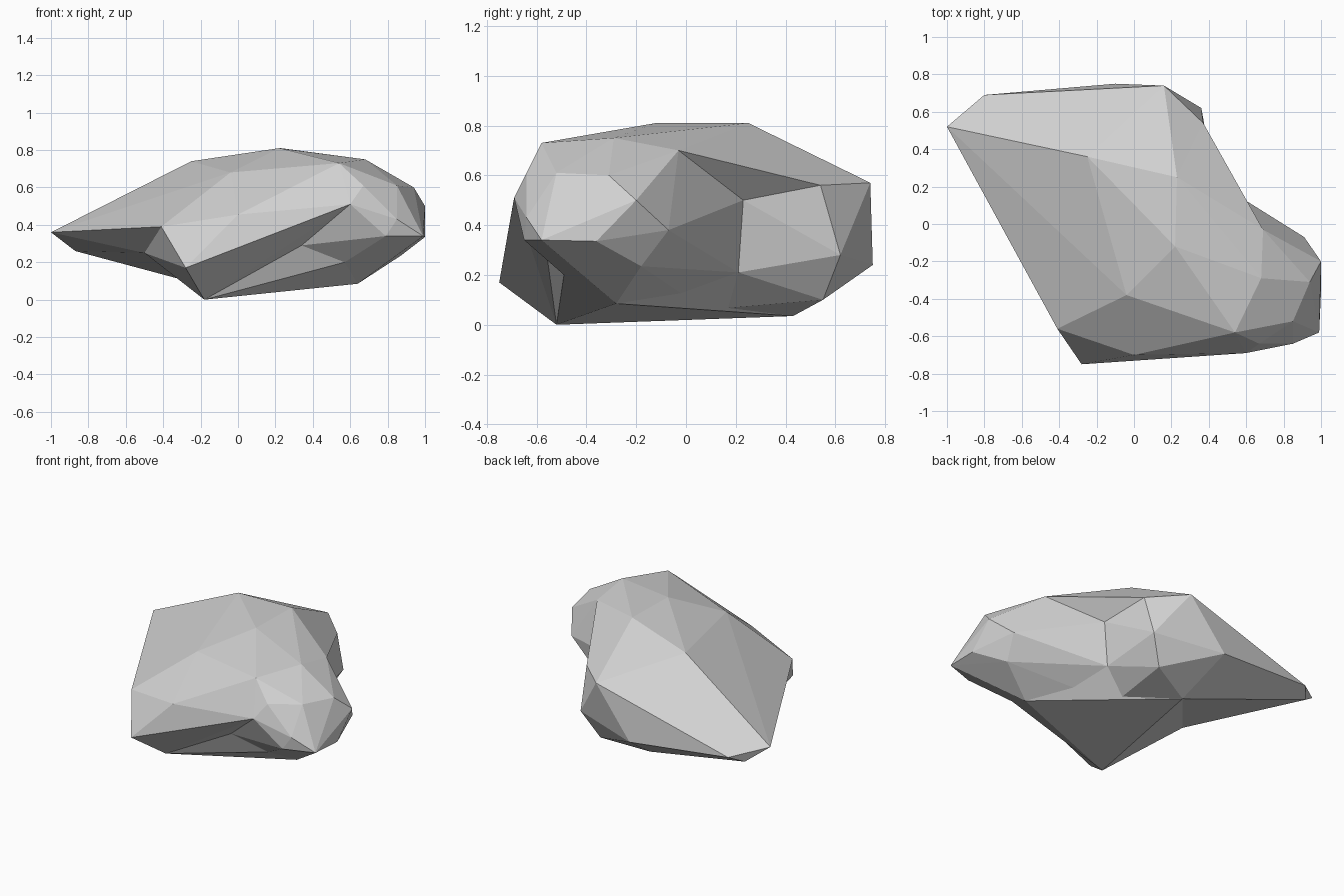
import bpy
import bmesh

default_cube = bpy.data.objects.get("Cube")
if default_cube:
    bpy.data.objects.remove(default_cube, do_unlink=True)

stone = bpy.data.materials.new("stone_grey")
stone.use_nodes = True
stone_colour = (0.64, 0.64, 0.64, 1)
stone.diffuse_color = stone_colour
stone.node_tree.nodes["Principled BSDF"].inputs["Base Color"].default_value = stone_colour

# Corners that several blocks share, named by where they lie
ridge = dict(
    ridge_left=(-.25, .36, .74), ridge_back=(.23, .25, .81), ridge_mid=(.22, -.12, .81),
    brow=(-.04, -.38, .68), crest_front=(.54, -.58, .73),
    crest_side=(.68, -.29, .75), crest_back=(.69, -.03, .7))
hollows = dict(
    left_hollow=(-.5, -.13, .25), front_hollow=(.34, -.56, .29),
    notch_top=(.43, .23, .5), notch_foot=(.39, .21, .21))
keel = dict(
    keel_front=(-.18, -.52, 0), keel_mid=(.23, .08, .06), keel_back=(-.03, .43, .035))
rim = dict(
    cheek=(-.41, -.56, .39), lip=(.6, -.69, .51), back_top=(.16, .74, .57),
    back_low=(-.1, .75, .24), back_corner=(.37, .54, .56),
    lobe_front_foot=(.57, -.49, .2), lobe_foot=(.64, -.28, .085))
corners = {**ridge, **hollows, **keel, **rim}


def chiselled_block(name, shared, own=()):
    """Wrap shared and own corner points in a faceted convex block."""
    bm = bmesh.new()
    for corner in [corners[key] for key in shared.split()] + list(own):
        bm.verts.new(corner)
    hull = bmesh.ops.convex_hull(bm, input=bm.verts[:])
    spare = {v for v in hull["geom_interior"] + hull["geom_unused"]
             if isinstance(v, bmesh.types.BMVert) and v.is_valid}
    bmesh.ops.delete(bm, geom=list(spare), context="VERTS")
    bmesh.ops.recalc_face_normals(bm, faces=bm.faces[:])
    mesh = bpy.data.meshes.new(name)
    bm.to_mesh(mesh)
    bm.free()
    mesh.materials.append(stone)
    block = bpy.data.objects.new(name, mesh)
    bpy.context.scene.collection.objects.link(block)
    return block


# Core with the front face
rock = chiselled_block(
    "rock",
    "ridge_left ridge_back ridge_mid brow crest_front crest_side crest_back cheek lip "
    "left_hollow front_hollow notch_top notch_foot keel_front keel_mid keel_back",
    [(0, -.7, .455), (-.28, -.75, .17), (-.27, -.41, .08)])

additions = [
    # Long pointed end
    chiselled_block(
        "pointed_end",
        "ridge_left ridge_back ridge_mid brow cheek left_hollow "
        "back_top back_low keel_back",
        [(-1, .52, .36), (-.8, .69, .3), (-.87, .61, .26)]),
    # Back end, stopping at the notch
    chiselled_block(
        "back_end",
        "ridge_left ridge_back ridge_mid back_top back_low back_corner "
        "notch_top notch_foot keel_mid keel_back",
        [(.36, .62, .28), (.26, .55, .1)]),
    # Overhang above the notch
    chiselled_block(
        "overhang", "ridge_mid ridge_back crest_back back_corner notch_top"),
    # Underside bridging core and lobe
    chiselled_block(
        "belly",
        "keel_front keel_mid keel_back front_hollow notch_foot "
        "lobe_front_foot lobe_foot"),
    # Rounded lobe
    chiselled_block(
        "side_lobe",
        "ridge_mid crest_front crest_side crest_back lip front_hollow "
        "notch_top notch_foot keel_mid lobe_front_foot lobe_foot",
        [(.67, -.64, .61), (.85, -.52, .61), (.94, -.31, .6), (1, -.2, .5),
         (.85, -.64, .43), (.91, -.07, .38), (.99, -.58, .34),
         (1, -.36, .335), (.79, -.65, .34), (.87, -.18, .235)]),
]

# Fuse every block into the core, keeping the hollows between them
for block in additions:
    fuse = rock.modifiers.new("fuse_" + block.name, "BOOLEAN")
    fuse.operation = "UNION"
    fuse.solver = "EXACT"
    fuse.object = block
bpy.context.view_layer.update()
fused = bpy.data.meshes.new_from_object(
    rock.evaluated_get(bpy.context.evaluated_depsgraph_get()))
rock.modifiers.clear()
rock.data = fused
for block in additions:
    bpy.data.objects.remove(block, do_unlink=True)
for face in rock.data.polygons:
    face.use_smooth = False
